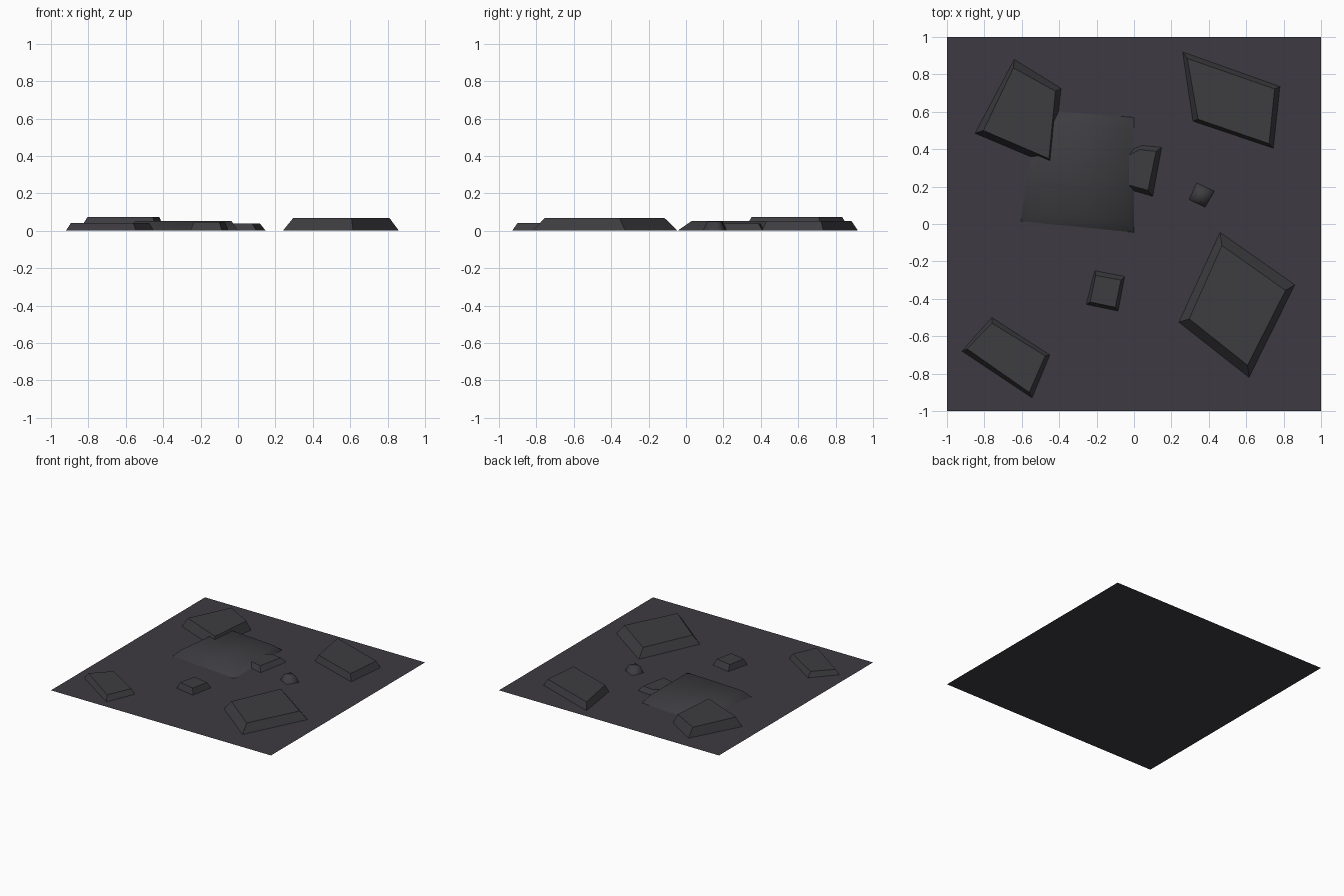
import bpy


def material(name, rgb):
    m = bpy.data.materials.new(name)
    m.diffuse_color = (*rgb, 1)
    return m


soil = material("dark_ground", (0.047, 0.044, 0.054))
stone = material("dark_stone", (0.047, 0.045, 0.051))


def add_mesh(name, verts, faces, mat, smooth=False):
    me = bpy.data.meshes.new(name)
    me.from_pydata(verts, [], faces)
    me.materials.append(mat)
    for p in me.polygons:
        p.use_smooth = smooth
    ob = bpy.data.objects.new(name, me)
    bpy.context.collection.objects.link(ob)
    return ob


def slab(name, height, base, top, smooth=False):
    """Bevelled stone: clockwise base outline, smaller top outline."""
    n = len(base)
    verts = [(x, y, 0) for x, y in base] + [(x, y, height) for x, y in top]
    faces = [((i + 1) % n, i, n + i, n + (i + 1) % n) for i in range(n)]
    faces.append(tuple(range(2 * n - 1, n - 1, -1)))
    add_mesh(name, verts, faces, stone, smooth)


# Flat square ground sheet
add_mesh("ground_sheet", [(-1, -1, 0), (1, -1, 0), (1, 1, 0), (-1, 1, 0)],
         [(0, 1, 2, 3)], soil)

# Large stones
slab("back_left_stone", 0.073,
     [(-0.64, 0.88), (-0.39, 0.725), (-0.435, 0.31), (-0.85, 0.485)],
     [(-0.645, 0.835), (-0.42, 0.71), (-0.455, 0.35), (-0.805, 0.50)])
slab("back_right_stone", 0.052,
     [(0.26, 0.92), (0.78, 0.735), (0.745, 0.405), (0.315, 0.55)],
     [(0.285, 0.885), (0.752, 0.722), (0.722, 0.43), (0.342, 0.56)])
slab("front_right_stone", 0.068,
     [(0.46, -0.045), (0.86, -0.325), (0.615, -0.82), (0.24, -0.525)],
     [(0.47, -0.115), (0.81, -0.355), (0.607, -0.755), (0.295, -0.507)])
slab("front_left_stone", 0.042,
     [(-0.76, -0.5), (-0.45, -0.70), (-0.545, -0.93), (-0.92, -0.68)],
     [(-0.76, -0.53), (-0.475, -0.705), (-0.56, -0.90), (-0.893, -0.667)])

# Soft-shaded middle stone, overlapping its neighbours
slab("middle_stone", 0.052,
     [(-0.52, 0.61), (0, 0.57), (0, -0.045), (-0.605, 0.015)],
     [(-0.49, 0.55), (-0.035, 0.51), (-0.035, 0.03), (-0.55, 0.055)], True)

# Small stones
slab("half_buried_stone", 0.038,
     [(0.04, 0.42), (0.148, 0.41), (0.10, 0.148), (-0.08, 0.20), (-0.06, 0.375)],
     [(0.03, 0.398), (0.118, 0.388), (0.075, 0.18), (-0.05, 0.215), (-0.045, 0.36)])
slab("small_stone", 0.047,
     [(-0.21, -0.25), (-0.05, -0.28), (-0.085, -0.465), (-0.255, -0.43)],
     [(-0.205, -0.275), (-0.07, -0.3), (-0.1, -0.445), (-0.235, -0.417)])
slab("pebble", 0.05,
     [(0.335, 0.22), (0.43, 0.175), (0.38, 0.09), (0.295, 0.13)],
     [(0.342, 0.197), (0.405, 0.168), (0.375, 0.113), (0.317, 0.137)], True)
